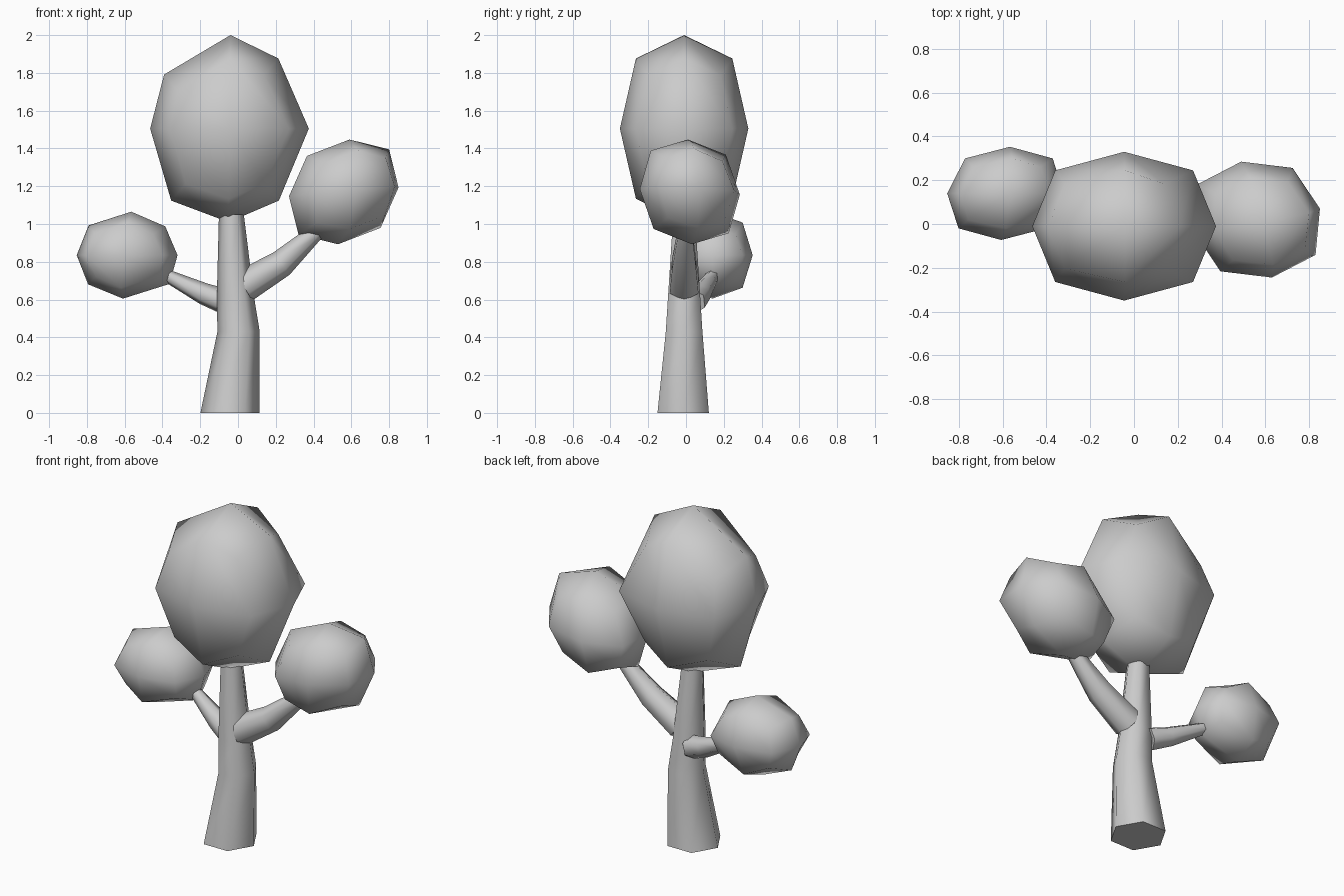
import bpy, bmesh, math
from mathutils import Vector

if "Cube" in bpy.data.objects:
    bpy.data.objects.remove(bpy.data.objects["Cube"])


def finish(name, bm):
    bmesh.ops.recalc_face_normals(bm, faces=bm.faces)
    mesh = bpy.data.meshes.new(name)
    bm.to_mesh(mesh)
    bm.free()
    obj = bpy.data.objects.new(name, mesh)
    bpy.context.collection.objects.link(obj)
    for p in mesh.polygons:
        p.use_smooth = len(p.vertices) == 4
    return obj


def limb(name, rings, level=False):
    """Six-sided tapering tube through rings of (x, y, z, radius)."""
    bm = bmesh.new()
    pts = [Vector(r[:3]) for r in rings]
    loops = []
    for i, (p, r) in enumerate(zip(pts, rings)):
        t = (pts[min(i + 1, len(pts) - 1)] - pts[max(i - 1, 0)]).normalized()
        if level:
            u, v = Vector((1, 0, 0)), Vector((0, 1, 0))
        else:
            v = t.cross(Vector((0, 0, 1))).normalized()
            u = v.cross(t)
        loops.append([bm.verts.new(p + r[3] * (math.cos(k * math.pi / 3) * u
                                               + math.sin(k * math.pi / 3) * v))
                      for k in range(6)])
    for a, b in zip(loops, loops[1:]):
        for k in range(6):
            bm.faces.new((a[k], a[(k + 1) % 6], b[(k + 1) % 6], b[k]))
    bm.faces.new(loops[0])
    bm.faces.new(loops[-1])
    return finish(name, bm)


def foliage(name, centre, ax, ay, az, shifts={}):
    """Rounded cube of 24 quads; shifts move the (x, z) rows of its edges."""
    bm = bmesh.new()
    bmesh.ops.create_cube(bm, size=2)
    bmesh.ops.subdivide_edges(bm, edges=bm.edges[:], cuts=1, use_grid_fill=True)
    ax, ay, az, centre = Vector(ax), Vector(ay), Vector(az), Vector(centre)
    for v in bm.verts:
        i, j, k = (round(c) for c in v.co)
        s = (1, 1, 0.75, 0.57)[abs(i) + abs(j) + abs(k)]
        dx, dz = shifts.get((i, k), (0, 0))
        v.co = centre + s * (i * ax + j * ay + k * az) + Vector((dx, 0, dz))
    return finish(name, bm)


# Trunk and branches
limb("trunk", [(-0.042, -0.015, 0, 0.157), (0.003, -0.01, 0.43, 0.112),
               (-0.014, -0.01, 0.62, 0.098), (-0.035, -0.01, 1.05, 0.066)], True)
limb("right_branch", [(0.03, -0.01, 0.67, 0.088), (0.23, -0.01, 0.79, 0.073),
                      (0.40, -0.005, 0.945, 0.046), (0.45, 0, 1.0, 0.04)])
limb("left_branch", [(-0.07, 0.04, 0.59, 0.068), (-0.18, 0.075, 0.63, 0.058),
                     (-0.36, 0.135, 0.718, 0.036), (-0.41, 0.14, 0.745, 0.034)])

# Leaf crowns
foliage("main_foliage", (-0.045, -0.01, 1.505), (0.42, 0, 0), (0, 0.34, 0),
        (0.005, 0, 0.495), {(1, 1): (-0.06, 0), (-1, 1): (-0.035, -0.085),
                            (1, -1): (-0.05, -0.01), (-1, -1): (0.01, -0.01)})
foliage("right_foliage", (0.56, 0.02, 1.17), (0.29, 0.05, 0.023),
        (-0.07, 0.265, -0.015), (0.03, -0.01, 0.277))
foliage("left_foliage", (-0.587, 0.14, 0.835), (0.267, 0, 0), (0.02, 0.213, 0),
        (0.022, 0, 0.23), {(-1, 1): (-0.02, -0.015), (1, 1): (-0.015, -0.02),
                           (1, -1): (0.04, 0.02), (-1, -1): (0.01, 0.018)})
